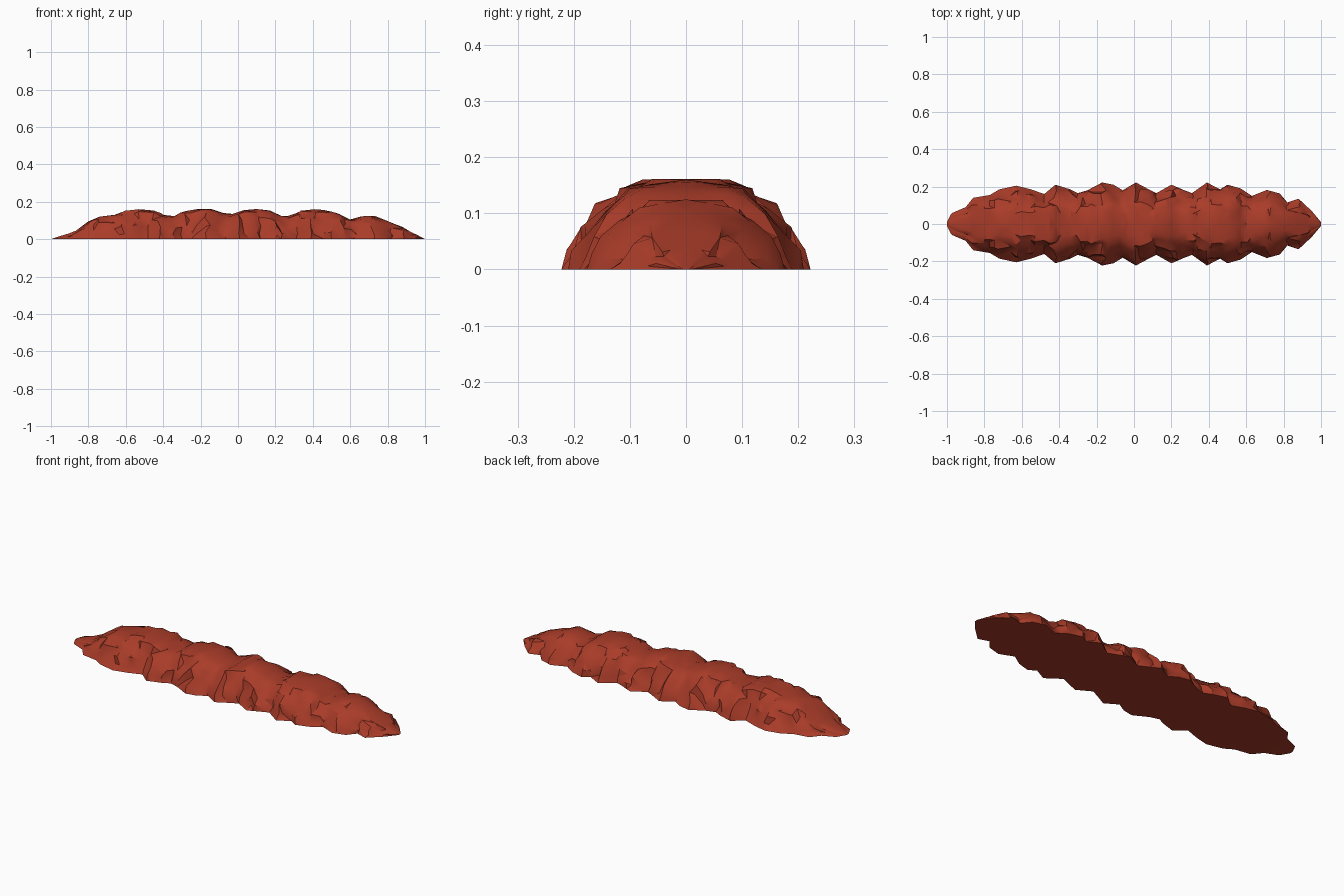
import bpy, bmesh, math, random

if "Cube" in bpy.data.objects:
    bpy.data.objects.remove(bpy.data.objects["Cube"])

random.seed(4)

# Ridge height along the length (x, z)
RIDGE = [(-1, .0), (-.9, .03), (-.85, .05), (-.8, .095), (-.74, .12), (-.66, .13), (-.6, .152),
         (-.53, .16), (-.45, .153), (-.4, .13), (-.34, .123), (-.28, .15), (-.22, .16), (-.14, .16),
         (-.08, .14), (-.03, .135), (.03, .155), (.1, .161), (.17, .153), (.23, .125), (.28, .125),
         (.34, .152), (.41, .16), (.47, .155), (.54, .135), (.6, .105), (.66, .122), (.73, .125),
         (.78, .105), (.82, .088), (.88, .065), (.93, .035), (1, .0)]
# Half width of the footprint (x, y)
WIDTH = [(-1, .01), (-.97, .06), (-.9, .09), (-.86, .14), (-.77, .155), (-.72, .185), (-.63, .205),
         (-.55, .185), (-.48, .16), (-.42, .21), (-.34, .185), (-.3, .165), (-.25, .18), (-.17, .222),
         (-.11, .21), (-.06, .18), (.01, .222), (.07, .19), (.12, .165), (.2, .21), (.27, .18),
         (.31, .165), (.39, .222), (.46, .185), (.5, .21), (.57, .19), (.63, .15), (.71, .182),
         (.79, .16), (.82, .115), (.88, .135), (.95, .07), (1, .01)]
# Half cross-section from the ground to the crest (share of width, share of height)
SECTION = [(1, 0), (.92, .2), (.8, .45), (.67, .7), (.5, .9), (.3, .98), (0, 1)]


def sample(table, x):
    for (x0, a), (x1, b) in zip(table, table[1:]):
        if x <= x1:
            return a + (b - a) * (x - x0) / (x1 - x0)
    return table[-1][1]


# Stations: every bump of either outline gets its own cross-section
xs = sorted({p[0] for p in RIDGE + WIDTH})
stations = [xs[0]]
for x in xs[1:]:
    if x - stations[-1] > .015:
        stations.append(x)
stations[-1] = 1

bm = bmesh.new()
rings = []
for x in stations:
    w, h = sample(WIDTH, x), sample(RIDGE, x)
    end = abs(x) == 1
    half = []
    for i, (u, v) in enumerate(SECTION):
        inner = 0 < i < len(SECTION) - 1 and not end
        # lumpy rock: both sides share the same irregularity
        k = random.uniform(-.065, .065) if inner else 0
        dx = random.uniform(-.01, .01) if inner else 0
        half.append((x + dx, w * (u + k), h * min(1, v + k * .6)))
    full = half + [(px, -py, pz) for px, py, pz in reversed(half[:-1])]
    rings.append([bm.verts.new(p) for p in full])

for a, b in zip(rings, rings[1:]):
    for j in range(len(a) - 1):
        bm.faces.new((a[j], a[j + 1], b[j + 1], b[j]))
    bm.faces.new((a[-1], a[0], b[0], b[-1]))      # flat underside
bmesh.ops.remove_doubles(bm, verts=bm.verts, dist=.0005)
bmesh.ops.triangulate(bm, faces=[f for f in bm.faces if len(f.verts) > 3])
bmesh.ops.recalc_face_normals(bm, faces=bm.faces)

mesh = bpy.data.meshes.new("rock_mound")
bm.to_mesh(mesh)
bm.free()
mound = bpy.data.objects.new("rock_mound", mesh)
bpy.context.collection.objects.link(mound)

clay = bpy.data.materials.new("red_clay")
clay.diffuse_color = (.40, .045, .022, 1)
clay.use_nodes = True
clay.node_tree.nodes["Principled BSDF"].inputs["Base Color"].default_value = clay.diffuse_color
mesh.materials.append(clay)

bpy.context.view_layer.objects.active = mound
mound.select_set(True)
bpy.ops.object.shade_smooth_by_angle(angle=math.radians(35))
